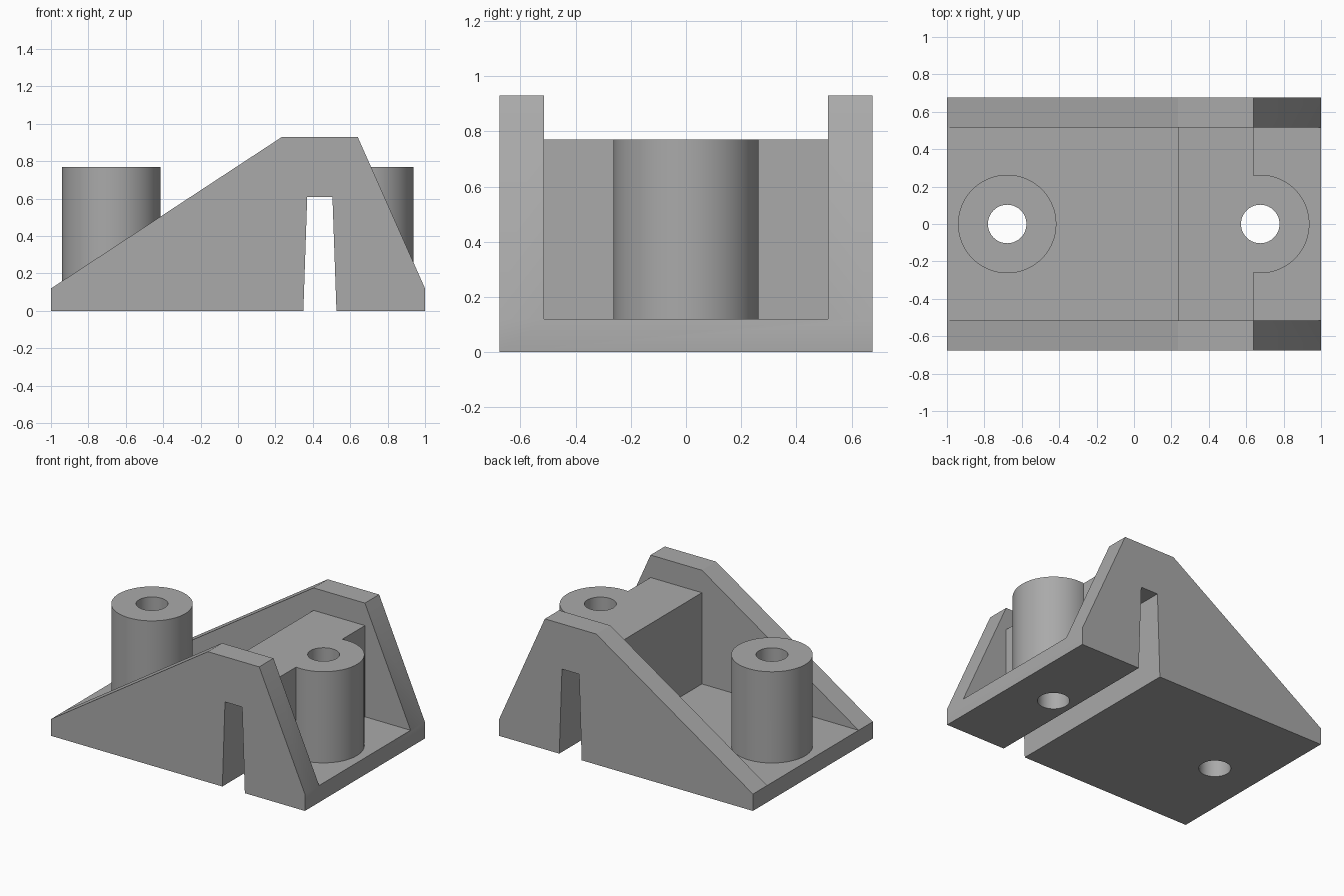
import bpy
import bmesh
import math
from mathutils import Matrix, Vector

cube = bpy.data.objects.get("Cube")
if cube:
    bpy.data.objects.remove(cube, do_unlink=True)

# Single grey material
grey = bpy.data.materials.new("plain grey")
grey.use_nodes = True
colour = (0.40, 0.40, 0.40, 1)
grey.diffuse_color = colour
grey.node_tree.nodes["Principled BSDF"].inputs["Base Color"].default_value = colour


def finish(name, bm):
    bmesh.ops.recalc_face_normals(bm, faces=bm.faces)
    mesh = bpy.data.meshes.new(name)
    bm.to_mesh(mesh)
    bm.free()
    mesh.materials.append(grey)
    obj = bpy.data.objects.new(name, mesh)
    bpy.context.collection.objects.link(obj)
    return obj


def prism(name, profile, half_depth):
    """Extrude an x-z profile symmetrically along y."""
    bm = bmesh.new()
    face = bm.faces.new([bm.verts.new((x, -half_depth, z)) for x, z in profile])
    new = bmesh.ops.extrude_face_region(bm, geom=[face])["geom"]
    verts = [v for v in new if isinstance(v, bmesh.types.BMVert)]
    bmesh.ops.translate(bm, verts=verts, vec=Vector((0, 2 * half_depth, 0)))
    return finish(name, bm)


def cylinder(name, x, radius, bottom, top):
    bm = bmesh.new()
    bmesh.ops.create_cone(bm, cap_ends=True, segments=64, radius1=radius, radius2=radius,
                          depth=top - bottom,
                          matrix=Matrix.Translation((x, 0, (top + bottom) / 2)))
    return finish(name, bm)


def combine(target, tool, operation):
    mod = target.modifiers.new(operation.lower(), "BOOLEAN")
    mod.operation = operation
    mod.solver = "EXACT"
    mod.object = tool
    bpy.context.view_layer.objects.active = target
    bpy.ops.object.modifier_apply(modifier=mod.name)
    bpy.data.objects.remove(tool, do_unlink=True)


BASE, BLOCK, WALL = 0.12, 0.77, 0.93

# Outer body with sloping side walls
bracket = prism("mounting_bracket", [(-1, 0), (1, 0), (1, BASE), (0.64, WALL),
                                     (0.235, WALL), (-1, BASE)], 0.675)

# Hollow between the walls, leaving the base plate and cross block
pocket = prism("pocket", [(-1.2, BASE), (0.235, BASE), (0.235, BLOCK), (0.64, BLOCK),
                          (0.64, BASE), (1.2, BASE), (1.2, 1.2), (-1.2, 1.2)], 0.515)
combine(bracket, pocket, "DIFFERENCE")

# Screw posts, then their through holes
for x in (-0.678, 0.675):
    combine(bracket, cylinder("post", x, 0.263, 0.05, BLOCK), "UNION")
for x in (-0.678, 0.675):
    combine(bracket, cylinder("hole", x, 0.103, -0.2, 1.2), "DIFFERENCE")

# Tapered slot through the full width
slot = prism("slot", [(0.346, -0.1), (0.53, -0.1), (0.505, 0.608), (0.37, 0.608)], 1)
combine(bracket, slot, "DIFFERENCE")

# Smooth round surfaces, crisp edges
bpy.ops.object.select_all(action="DESELECT")
bracket.select_set(True)
bpy.context.view_layer.objects.active = bracket
bpy.ops.object.shade_smooth_by_angle(angle=math.radians(25))
